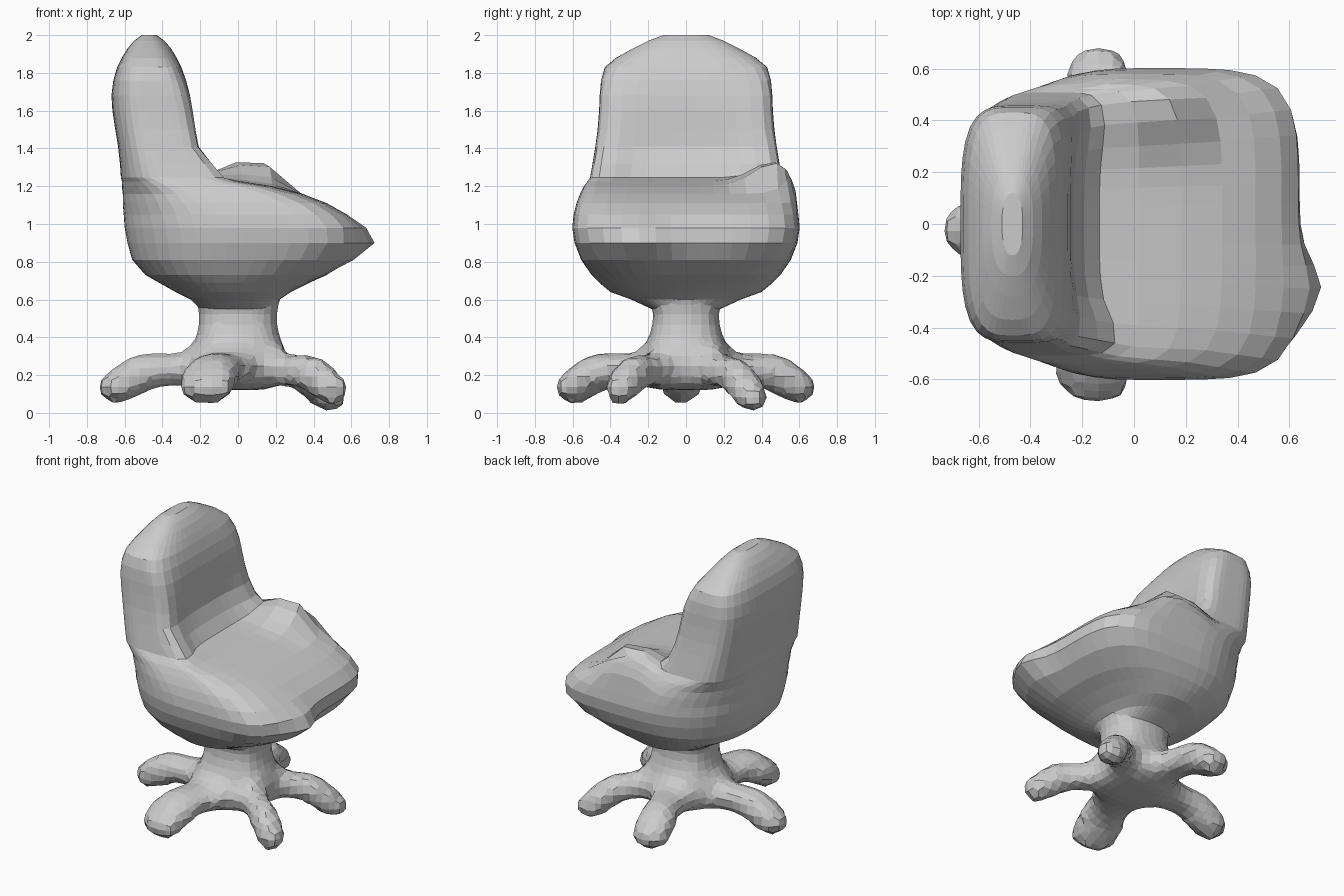
import bpy, bmesh
from math import cos, sin, pi, exp, radians
from mathutils import Vector


def loft(name, rings, tweak=None):
    """Skin a list of equal-length point rings, with closed ends."""
    bm = bmesh.new()
    rows = [[bm.verts.new(tweak(Vector(p)) if tweak else p) for p in r] for r in rings]
    n = len(rows[0])
    for a, b in zip(rows, rows[1:]):
        for i in range(n):
            j = (i + 1) % n
            bm.faces.new((a[i], a[j], b[j], b[i]))
    bm.faces.new(rows[0][::-1])
    bm.faces.new(rows[-1])
    bmesh.ops.recalc_face_normals(bm, faces=bm.faces[:])
    me = bpy.data.meshes.new(name)
    bm.to_mesh(me)
    bm.free()
    ob = bpy.data.objects.new(name, me)
    bpy.context.collection.objects.link(ob)
    return ob


def ring(z, x0, x1, hy, rear, front, n=48):
    """Horizontal rounded-rectangle outline with rear and front squareness."""
    cx, rx = (x0 + x1) / 2, (x1 - x0) / 2
    pts = []
    for i in range(n):
        c, s = cos(2 * pi * i / n), sin(2 * pi * i / n)
        p = front if c > 0 else rear
        r = (abs(c) ** p + abs(s) ** p) ** (-1 / p)
        pts.append((cx + rx * r * c, hy * r * s, z))
    return pts


# Seat and backrest: one soft shell,
# (z, back x, front x, half width, rear squareness, front squareness)
SHELL = [
    (0.54, -0.19, 0.19, 0.16, 2.6, 2.6), (0.60, -0.25, 0.22, 0.29, 2.2, 2.2),
    (0.64, -0.33, 0.28, 0.40, 2.2, 2.2), (0.69, -0.42, 0.38, 0.46, 2.3, 2.5),
    (0.73, -0.49, 0.47, 0.50, 2.4, 2.8), (0.81, -0.56, 0.58, 0.555, 2.5, 3.8),
    (0.90, -0.585, 0.64, 0.59, 2.5, 4.8), (0.98, -0.60, 0.635, 0.602, 2.5, 5.0),
    (1.05, -0.605, 0.57, 0.595, 2.5, 5.0), (1.11, -0.61, 0.47, 0.58, 2.6, 5.0),
    (1.16, -0.61, 0.34, 0.56, 2.7, 5.0), (1.20, -0.615, 0.18, 0.54, 2.9, 6.0),
    (1.225, -0.615, 0.02, 0.522, 3.0, 7.0), (1.245, -0.62, -0.10, 0.508, 3.1, 7.0),
    (1.32, -0.625, -0.15, 0.495, 3.3, 7.0), (1.41, -0.635, -0.19, 0.48, 3.5, 7.0),
    (1.50, -0.65, -0.205, 0.468, 3.6, 6.0), (1.60, -0.665, -0.225, 0.46, 3.6, 6.0),
    (1.68, -0.67, -0.245, 0.457, 3.6, 6.0), (1.76, -0.66, -0.27, 0.45, 3.6, 5.0),
    (1.83, -0.64, -0.30, 0.43, 3.4, 4.0), (1.88, -0.615, -0.325, 0.37, 3.0, 3.0),
    (1.93, -0.585, -0.355, 0.28, 2.6, 2.6), (1.97, -0.55, -0.39, 0.20, 2.6, 2.6),
    (2.00, -0.51, -0.43, 0.12, 2.4, 2.4),
]


def dents(v):
    # off-centre nose on the front edge
    if v.x > 0.3:
        v.x += 0.085 * exp(-((v.y + .25) / .14) ** 2 - ((v.z - .9) / .1) ** 2)
    # hollow in the front of the backrest, small wing at its right foot
    if 1.23 < v.z < 1.8 and v.x > -0.35:
        v.x -= 0.045 * exp(-(v.y / .35) ** 4 - ((v.z - 1.38) / .25) ** 2)
        if v.x > -0.25:
            v.x += 0.06 * exp(-((v.y + .45) / .1) ** 2 - ((v.z - 1.27) / .07) ** 2)
    # raised arm stub on the left side
    if 1.10 < v.z < 1.32 and v.y > 0.1:
        wide = 0.11 if v.y > 0.46 else 0.16
        v.z += (1.33 - v.z) * exp(-((v.x - .06) / .19) ** 4 - ((v.y - .46) / wide) ** 2)
    return v


loft("seat_shell", [ring(*r) for r in SHELL], dents)

# Pedestal: hub and waisted column, (z, half x, half y)
HUB = [(0.12, 0.15, 0.15), (0.14, 0.22, 0.21), (0.21, 0.26, 0.24),
       (0.29, 0.26, 0.24), (0.34, 0.25, 0.22), (0.40, 0.22, 0.195),
       (0.48, 0.205, 0.175), (0.56, 0.21, 0.175), (0.62, 0.23, 0.22)]
parts = [loft("pedestal_with_feet", [ring(z, -a, a, b, 3, 3, 16) for z, a, b in HUB])]

# Five feet: (radius, z, half width, half height)
FOOT = [(0.10, 0.225, 0.16, 0.10), (0.24, 0.23, 0.14, 0.10),
        (0.34, 0.23, 0.11, 0.09), (0.44, 0.225, 0.105, 0.10),
        (0.53, 0.20, 0.115, 0.12), (0.62, 0.155, 0.12, 0.115),
        (0.68, 0.135, 0.10, 0.085), (0.73, 0.135, 0.05, 0.04)]


def foot(angle, reach, drop, wide):
    c, s = cos(radians(angle)), sin(radians(angle))
    rings = []
    for r, z, w, h in FOOT:
        t = max(0, (r - 0.3) / 0.42)
        r *= reach
        rings.append([(r * c - w * wide * cos(a) * s, r * s + w * wide * cos(a) * c,
                       z - drop * t + h * sin(a))
                      for a in (2 * pi * (k + .5) / 8 for k in range(8))])
    parts.append(loft("foot", rings))


for spec in [(182, 1.01, 0.0, 1.05), (104, 0.96, 0.0, 1.15), (-106, 0.97, 0.0, 1.4),
             (36, 0.93, 0.06, 0.9), (-35, 0.95, 0.01, 0.85)]:
    foot(*spec)

# Fuse the hub and feet into one faceted casting
for ob in parts:
    ob.select_set(True)
bpy.context.view_layer.objects.active = parts[0]
bpy.ops.object.join()
base = parts[0]
fuse = base.modifiers.new("fuse", 'REMESH')
fuse.mode = 'VOXEL'
fuse.voxel_size = 0.055
soften = base.modifiers.new("soften", 'SMOOTH')
soften.factor = 0.3
soften.iterations = 1
